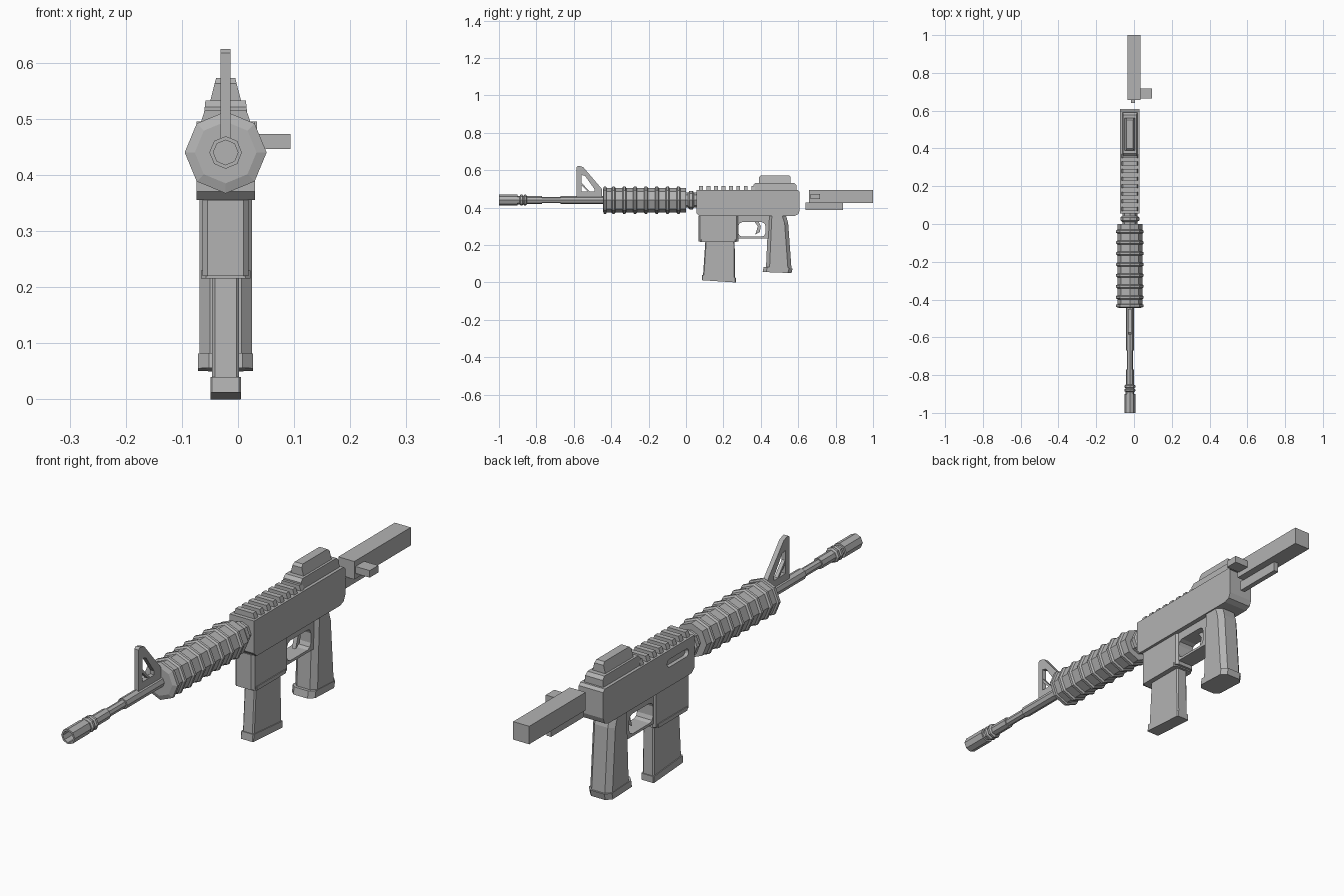
import bpy, bmesh, math
from mathutils import Vector

if "Cube" in bpy.data.objects:
    bpy.data.objects.remove(bpy.data.objects["Cube"], do_unlink=True)

MIDDLE = -.022   # x of the centre plane
AXIS = .44       # height of the barrel axis
SIDES = 8

grey = bpy.data.materials.new("plain grey")
grey.use_nodes = True
grey.diffuse_color = (.45, .45, .45, 1)
shader = grey.node_tree.nodes["Principled BSDF"]
shader.inputs["Base Color"].default_value = grey.diffuse_color


def loft(name, rings, hollow=False):
    """Join equal rings of points with quads; a hollow part closes on itself."""
    bm = bmesh.new()
    rows = [[bm.verts.new(point) for point in ring] for ring in rings]
    pairs = list(zip(rows, rows[1:]))
    if hollow:
        pairs.append((rows[-1], rows[0]))
    else:
        bm.faces.new(rows[0])
        bm.faces.new(rows[-1])
    for near, far in pairs:
        for i in range(len(near)):
            bm.faces.new((near[i - 1], near[i], far[i], far[i - 1]))
    bmesh.ops.recalc_face_normals(bm, faces=bm.faces)
    mesh = bpy.data.meshes.new(name)
    bm.to_mesh(mesh)
    bm.free()
    mesh.materials.append(grey)
    part = bpy.data.objects.new(name, mesh)
    bpy.context.collection.objects.link(part)
    return part


def slab(name, outline, half, x=MIDDLE, narrowing=0):
    """Side outline of (y, z) points given thickness, optionally narrower at the top."""
    top = max(z for y, z in outline)

    def reach(z):
        return half - narrowing if z == top else half
    return loft(name, [[(x + side * reach(z), y, z) for y, z in outline] for side in (-1, 1)])


def box(name, front, back, bottom, top, half, x=MIDDLE, narrowing=0):
    outline = [(front, bottom), (back, bottom), (back, top), (front, top)]
    return slab(name, outline, half, x, narrowing)


def turned(name, profile, hollow=False):
    """Eight-sided part around the barrel axis from (y, radius) points."""
    angles = [math.tau * k / SIDES for k in range(SIDES)]
    rings = [[(MIDDLE + r * math.cos(a), y, AXIS + r * math.sin(a)) for a in angles]
             for y, r in profile]
    return loft(name, rings, hollow)


def tube(name, front, back, radius):
    return turned(name, [(front, radius), (back, radius)])


def rib(name, centre, half_length, root, rim):
    """Raised ring with sloping shoulders."""
    slope = half_length / 3
    return turned(name, [(centre - half_length - slope, root), (centre - half_length + slope, rim),
                         (centre + half_length - slope, rim), (centre + half_length + slope, root)])


def chamfer(part, width, axis, where=lambda mid: True, segments=1):
    """Cut the edges that run mainly along one axis and pass the position test."""
    bm = bmesh.new()
    bm.from_mesh(part.data)
    chosen = []
    for edge in bm.edges:
        a, b = (v.co for v in edge.verts)
        run = [abs(step) for step in b - a]
        if "xyz"[run.index(max(run))] == axis and where((a + b) / 2):
            chosen.append(edge)
    bmesh.ops.bevel(bm, geom=chosen, offset=width, offset_type="OFFSET", segments=segments,
                    profile=.5, affect="EDGES", clamp_overlap=True)
    bm.to_mesh(part.data)
    bm.free()


def cut(part, cutter):
    """Subtract a helper shape and discard it."""
    cutter.hide_render = True
    modifier = part.modifiers.new("opening", "BOOLEAN")
    modifier.operation, modifier.solver, modifier.object = "DIFFERENCE", "EXACT", cutter
    bpy.context.view_layer.objects.active = part
    bpy.ops.object.modifier_apply(modifier=modifier.name)
    bpy.data.objects.remove(cutter, do_unlink=True)


# Stepped barrel and hollow muzzle
THIN, THICK, BORE, MUZZLE = .016, .021, .022, .029
tube("barrel_core", front=-.88, back=-.43, radius=THIN)
tube("barrel_front_step", front=-.86, back=-.77, radius=THICK)
tube("barrel_rear_step", front=-.67, back=-.43, radius=THICK)
turned("muzzle", [(-1, MUZZLE), (-.9, MUZZLE), (-.9, THIN), (-.94, THIN), (-.94, BORE), (-1, BORE)],
       hollow=True)
tube("muzzle_neck", front=-.94, back=-.85, radius=BORE)
for label, centre in (("front", -.88), ("rear", -.86)):
    rib(f"muzzle_ring_{label}", centre, half_length=.007, root=BORE, rim=MUZZLE)

# Ribbed handguard and collar
BODY, RIM = .066, .073
LENGTH, RIBS = .44, 7
tube("handguard", front=-LENGTH, back=0, radius=BODY)
rib("handguard_front_cap", -LENGTH + .007, half_length=.009, root=.055, rim=RIM)
for i in range(RIBS):
    centre = -LENGTH * (i + .7) / (RIBS + .6)
    rib(f"handguard_rib_{i}", centre, half_length=.008, root=BODY, rim=RIM)
tube("handguard_neck", front=0, back=.06, radius=.04)
rib("handguard_collar", .027, half_length=.012, root=.04, rim=.05)

# Triangular front sight with an opening
sight = slab("front_sight", [(-.585, .45), (-.585, .627), (-.55, .617), (-.45, .5), (-.45, .45)], half=.009)
chamfer(sight, .01, "x", lambda mid: mid.z > .62)
cut(sight, slab("opening", [(-.56, .485), (-.56, .575), (-.54, .57), (-.49, .5), (-.49, .485)], half=.1))
slab("front_sight_brace", [(-.56, .52), (-.52, .48), (-.51, .48), (-.56, .535)], half=.007)

# Receiver with a recessed side slot
FLOOR, DECK = .355, .495
receiver = box("receiver", front=.055, back=.608, bottom=FLOOR, top=DECK, half=.052)
chamfer(receiver, .015, "x", lambda mid: mid.y < .1 and mid.z < AXIS)
chamfer(receiver, .03, "x", lambda mid: mid.y > .6 and mid.z < AXIS, segments=2)
chamfer(receiver, .01, "x", lambda mid: mid.y > .6 and mid.z > AXIS)
slot = box("slot", front=.09, back=.22, bottom=.43, top=.46, half=.015, x=MIDDLE - .052)
chamfer(slot, .014, "x", segments=3)
cut(receiver, slot)

# Toothed top rail
for i in range(8):
    start = .07 + i * .04
    box(f"rail_tooth_{i}", front=start, back=start + .02, bottom=DECK, top=DECK + .02,
        half=.044, narrowing=.007)

# Rear sight in two steps
base = box("rear_sight_base", front=.36, back=.59, bottom=DECK, top=.533, half=.04, narrowing=.004)
chamfer(base, .012, "x", lambda mid: mid.z > .52)
hood = box("rear_sight_top", front=.39, back=.56, bottom=.53, top=.573, half=.028, narrowing=.011)
chamfer(hood, .01, "x", lambda mid: mid.z > .56)

# Magazine well and magazine, with cut upright corners
well = box("magazine_well", front=.066, back=.28, bottom=.22, top=FLOOR, half=.041)
lip = box("magazine_well_lip", front=.075, back=.27, bottom=.215, top=.23, half=.044)
magazine = slab("magazine", [(.09, .02), (.263, .01), (.26, .23), (.104, .23)], half=.024)
shoe = slab("magazine_base", [(.084, .012), (.266, 0), (.266, .025), (.087, .04)], half=.027)
for part, width in ((well, .009), (lip, .009), (magazine, .005), (shoe, .003)):
    chamfer(part, width, "z")

# Lower frame with the finger opening, and the trigger
frame = box("lower_frame", front=.25, back=.46, bottom=.235, top=FLOOR, half=.034)
finger = box("finger_opening", front=.28, back=.425, bottom=.245, top=.322, half=.1)
chamfer(finger, .02, "x", segments=2)
cut(frame, finger)
slab("trigger", [(.362, .33), (.385, .33), (.4, .3), (.395, .27), (.37, .255), (.384, .3)], half=.008)

# Grip with a flared foot
grip = slab("grip", [(.427, .06), (.565, .06), (.546, .32), (.535, FLOOR), (.44, FLOOR)], half=.047)
foot = slab("grip_foot", [(.41, .056), (.564, .05), (.57, .075), (.415, .083)], half=.049)
for part in (grip, foot):
    chamfer(part, .019, "z")

# Separate rear block with side peg and lower bar
BLOCK = .034
box("rear_block", front=.657, back=1, bottom=.426, top=DECK, half=BLOCK, x=0)
box("side_peg", front=.665, back=.717, bottom=.446, top=.473, half=.03, x=BLOCK + .03)
box("lower_bar", front=.64, back=.84, bottom=.388, top=.428, half=.01, x=-.005)
